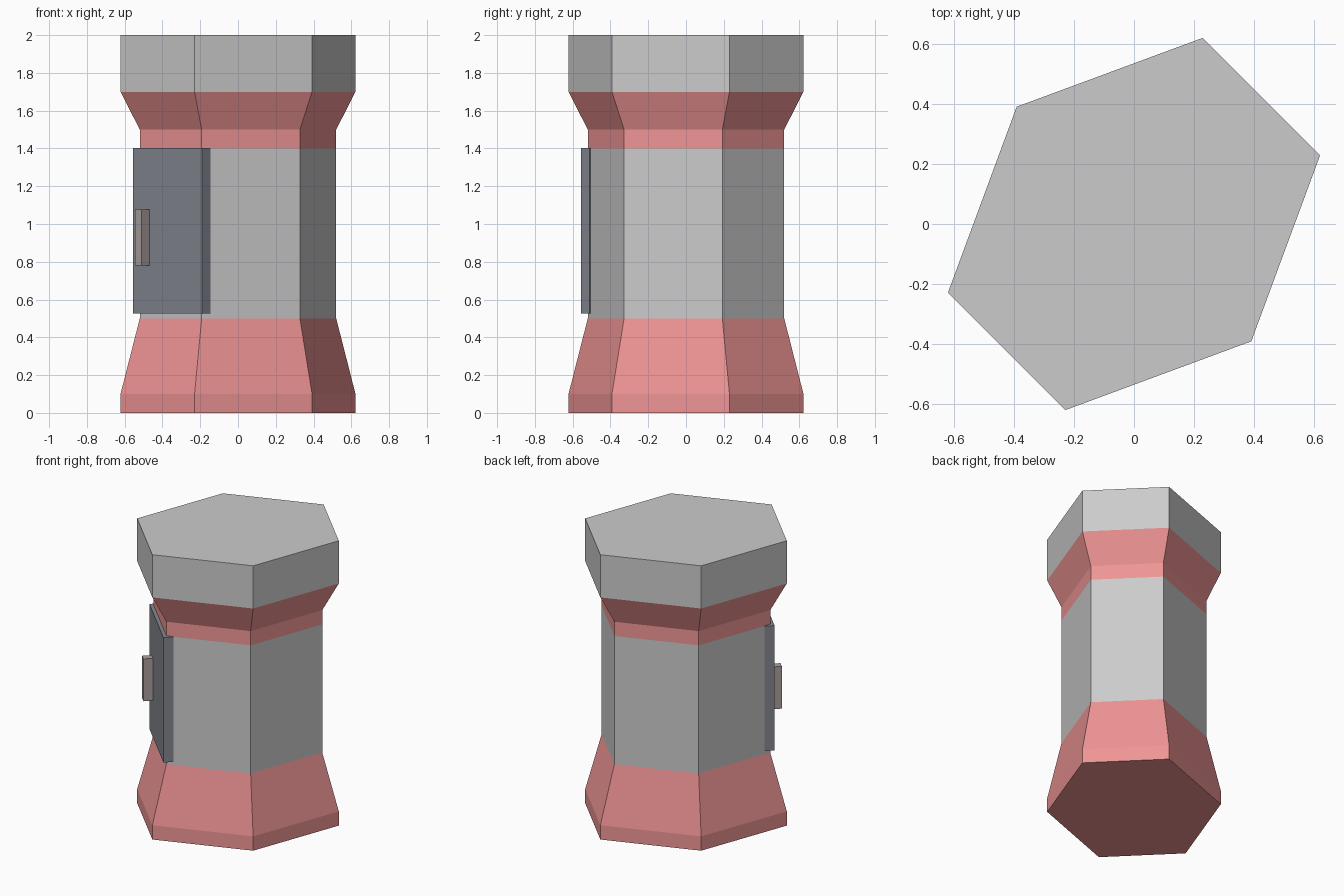
import bpy, bmesh
from mathutils import Matrix, Vector

if "Cube" in bpy.data.objects:
    bpy.data.objects.remove(bpy.data.objects["Cube"])

# Hexagonal footprint, stretched along one diagonal (half, the rest is point-mirrored)
HALF = [(0.23, 0.622), (-0.392, 0.392), (-0.622, -0.23)]
HEX = HALF + [(-x, -y) for x, y in HALF]
WAIST = 0.836


def material(name, rgb):
    m = bpy.data.materials.new(name)
    m.diffuse_color = (*rgb, 1)
    m.use_nodes = True
    m.node_tree.nodes["Principled BSDF"].inputs["Base Color"].default_value = m.diffuse_color
    return m


def finish(name, bm, mat):
    bmesh.ops.recalc_face_normals(bm, faces=bm.faces)
    me = bpy.data.meshes.new(name)
    bm.to_mesh(me)
    bm.free()
    ob = bpy.data.objects.new(name, me)
    bpy.context.collection.objects.link(ob)
    if mat:
        me.materials.append(mat)


def hex_tier(name, levels, mat=None):
    """Solid hexagonal tier lofted through (height, scale) levels."""
    bm = bmesh.new()
    rings = [[bm.verts.new((x * s, y * s, z)) for x, y in HEX] for z, s in levels]
    for a, b in zip(rings, rings[1:]):
        for i in range(6):
            j = (i + 1) % 6
            bm.faces.new((a[i], a[j], b[j], b[i]))
    bm.faces.new(rings[0][::-1])
    bm.faces.new(rings[-1])
    finish(name, bm, mat)


# Local frame of the door wall: along the wall, outwards, up
ALONG = Vector((1, -1, 0)).normalized()
OUT = Vector((-1, -1, 0)).normalized()


def wall_box(name, along, out, z, mat):
    """Box given by (min, max) ranges in the door wall frame."""
    bm = bmesh.new()
    bmesh.ops.create_cube(bm, size=1)
    size = [r[1] - r[0] for r in (along, out, z)]
    mid = [sum(r) / 2 for r in (along, out, z)]
    frame = Matrix((ALONG, OUT, Vector((0, 0, 1)))).transposed().to_4x4()
    bm.transform(frame @ Matrix.Translation(mid) @ Matrix.Diagonal((*size, 1)))
    finish(name, bm, mat)


red = material("red_paint", (0.87, 0.30, 0.30))
dark = material("dark_door", (0.235, 0.25, 0.28))
brown = material("brown_handle", (0.42, 0.36, 0.35))

# Tower tiers from bottom to top
hex_tier("base", [(0, 1), (0.1, 1), (0.5, WAIST)], red)
hex_tier("body", [(0.5, WAIST), (1.4, WAIST)])
hex_tier("collar", [(1.4, WAIST), (1.5, WAIST), (1.7, 1)], red)
hex_tier("cap", [(1.7, 1), (2.0, 1)])

# Door and handle on the front left wall
wall_box("door", (-0.258, 0.258), (0.463, 0.527), (0.525, 1.402), dark)
wall_box("door_handle", (-0.184, -0.135), (0.52, 0.587), (0.78, 1.077), brown)
